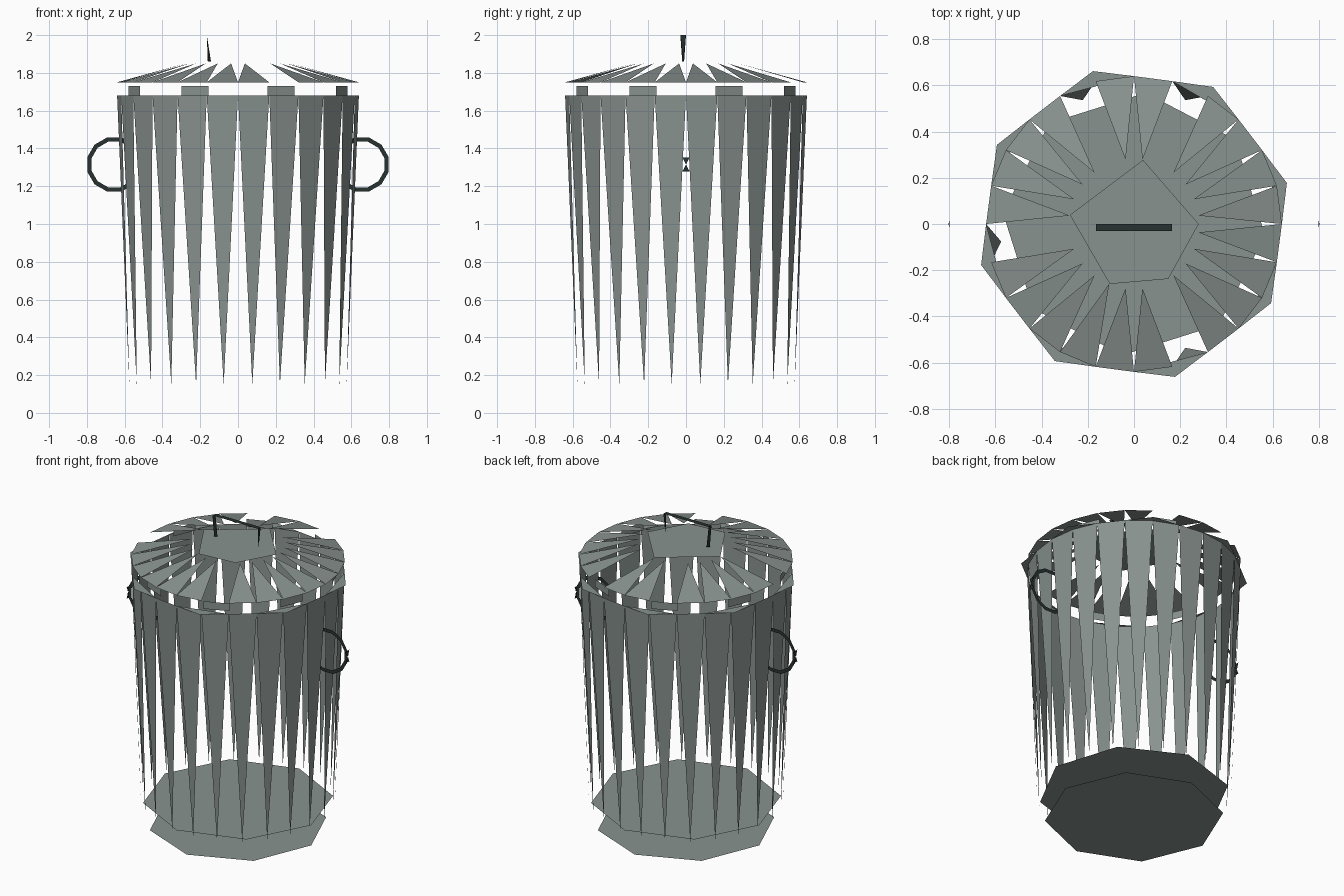
import bpy
import bmesh
from math import cos, sin, radians
from mathutils import Vector

cube = bpy.data.objects.get("Cube")
if cube:
    bpy.data.objects.remove(cube, do_unlink=True)

STEP = 15          # angle of one panel of the 24-sided can
TOP_Z = 1.68       # upper edge of the can wall


def material(name, color):
    mat = bpy.data.materials.new(name)
    mat.use_nodes = True
    mat.diffuse_color = (*color, 1)
    bsdf = mat.node_tree.nodes["Principled BSDF"]
    bsdf.inputs["Base Color"].default_value = (*color, 1)
    bsdf.inputs["Roughness"].default_value = 0.8
    return mat


metal = material("galvanised grey", (0.25, 0.29, 0.275))
dark = material("dark handle metal", (0.02, 0.032, 0.03))


def polar(radius, angle, z):
    a = radians(angle)
    return Vector((radius * cos(a), radius * sin(a), z))


def build(name, polygons, mat):
    """Make one object from a list of flat polygons."""
    bm = bmesh.new()
    for points in polygons:
        bm.faces.new([bm.verts.new(p) for p in points])
    bmesh.ops.remove_doubles(bm, verts=bm.verts, dist=0.0001)
    mesh = bpy.data.meshes.new(name)
    bm.to_mesh(mesh)
    bm.free()
    mesh.materials.append(mat)
    obj = bpy.data.objects.new(name, mesh)
    bpy.context.collection.objects.link(obj)
    return obj


def disc(name, radius, z, angles):
    return build(name, [[polar(radius, a, z) for a in angles]], metal)


# Tapered wall panels, wide at the rim and pointed at the foot
build("wall_panels", [
    [polar(0.64, a, TOP_Z), polar(0.58, a + STEP / 2, 0.15), polar(0.64, a + STEP, TOP_Z)]
    for a in range(0, 360, STEP)], metal)

# Two octagonal floors
disc("base_plate", 0.535, 0.0, range(0, 360, 45))
disc("inner_floor", 0.57, 0.16, range(-5, 355, 45))

# Flat pointed flaps around the rim and short upright tabs inside it
flap_angles = range(15, 375, 45)
build("rim_flaps", [
    [polar(0.685, a, TOP_Z), polar(0.64, a + STEP, TOP_Z), polar(0.64, a - STEP, TOP_Z)]
    for a in flap_angles], metal)
build("rim_tabs", [
    [polar(0.6, a, TOP_Z), polar(0.6, a + STEP, TOP_Z),
     polar(0.6, a + STEP, 1.73), polar(0.6, a, 1.73)]
    for a in flap_angles], metal)

# Sloping lid wedges with four openings, and the flat lid centre
openings = (60, 105, 180, 285)
build("lid_wedges", [
    [polar(0.64, a, 1.75), polar(0.64, a + STEP, 1.75), polar(0.28, a + STEP / 2, 1.85)]
    for a in range(0, 360, STEP) if a not in openings], metal)
disc("lid_centre", 0.28, 1.85, (0, 82, 172, 248, 302))

# Lid handle: flat grip and two tapering legs
grip = [(-0.165, -0.03, 2), (0.165, -0.03, 2), (0.165, 0, 2), (-0.165, 0, 2)]
build("lid_handle", [
    grip,
    [grip[0], (-0.16, -0.02, 1.86), (-0.143, -0.01, 1.86), grip[3]],
    [grip[1], (0.16, -0.015, 1.86), grip[2]]], dark)


# Side handles: open thin rings, with a pinched strip on the outer edge
def ring_point(side, radius, angle, y=0.0):
    a = radians(angle)
    return Vector((side * (0.655 + radius * cos(a)), y, 1.315 + radius * sin(a)))


for side, name in ((1, "left_side_handle"), (-1, "right_side_handle")):
    faces = []
    for a in range(-135, 135, 30):
        b = a + 30
        faces.append([ring_point(side, 0.125, a), ring_point(side, 0.148, a),
                      ring_point(side, 0.148, b), ring_point(side, 0.125, b)])
    for tip, end in ((0, 15), (0, -15)):
        faces.append([ring_point(side, 0.148, tip),
                      ring_point(side, 0.148, end, -0.02),
                      ring_point(side, 0.148, end, 0.02)])
    build(name, faces, dark)
